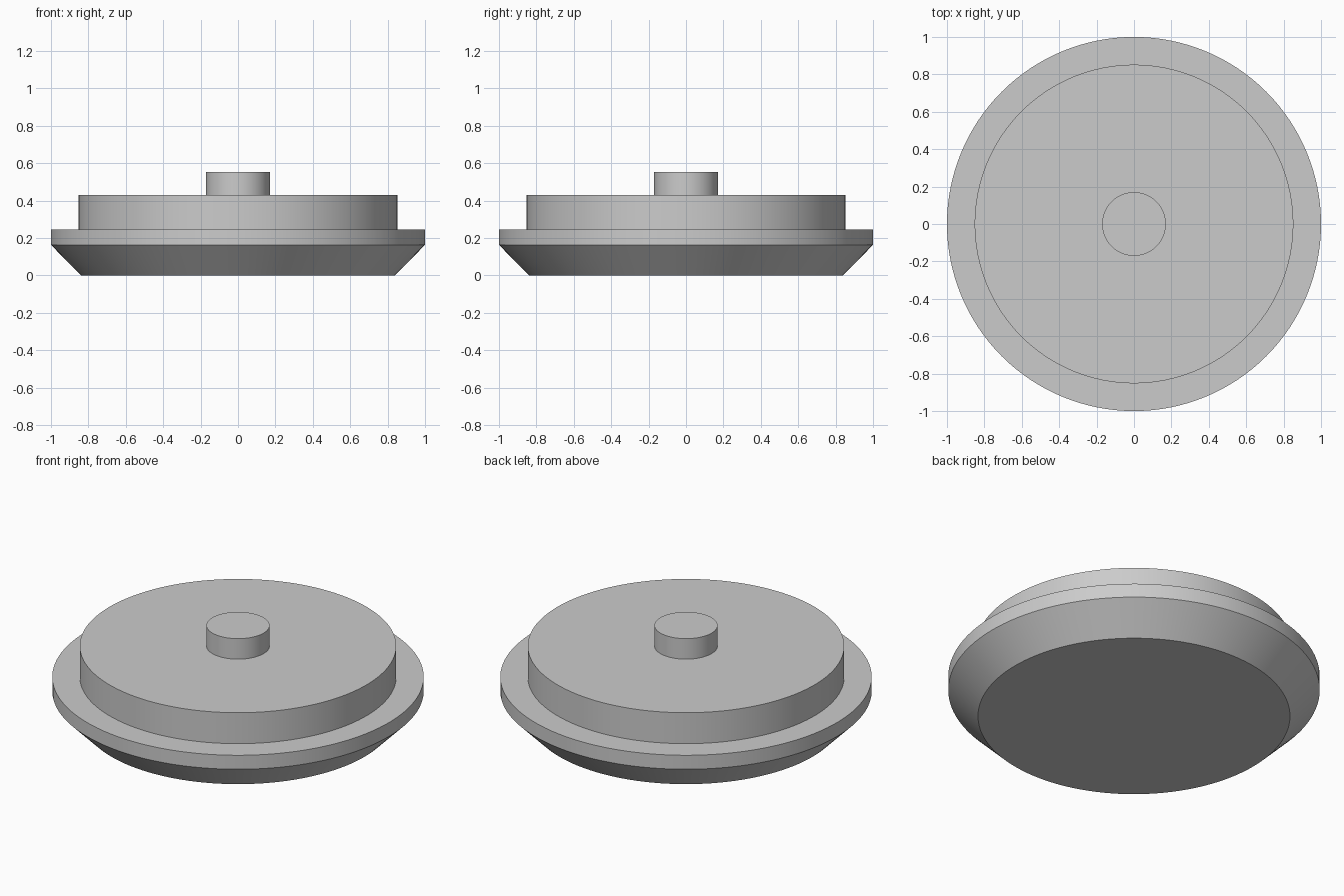
import bpy
import bmesh
from math import cos, sin, tau, radians

cube = bpy.data.objects.get("Cube")
if cube:
    bpy.data.objects.remove(cube, do_unlink=True)

SEGMENTS = 128

# Single plain grey
grey = bpy.data.materials.new("plain_grey")
grey.use_nodes = True
colour = (0.6, 0.6, 0.6, 1)
grey.diffuse_color = colour
grey.node_tree.nodes["Principled BSDF"].inputs["Base Color"].default_value = colour


def turned_part(name, profile):
    """Closed solid of revolution from (radius, height) pairs, bottom to top."""
    bm = bmesh.new()
    rings = [[bm.verts.new((r * cos(tau * i / SEGMENTS), r * sin(tau * i / SEGMENTS), z))
              for i in range(SEGMENTS)] for r, z in profile]
    for low, high in zip(rings, rings[1:]):
        for i in range(SEGMENTS):
            j = (i + 1) % SEGMENTS
            bm.faces.new((low[i], low[j], high[j], high[i]))
    bm.faces.new(rings[0][::-1])
    bm.faces.new(rings[-1])
    mesh = bpy.data.meshes.new(name)
    bm.to_mesh(mesh)
    bm.free()
    mesh.materials.append(grey)
    obj = bpy.data.objects.new(name, mesh)
    bpy.context.collection.objects.link(obj)
    bpy.ops.object.select_all(action="DESELECT")
    obj.select_set(True)
    bpy.context.view_layer.objects.active = obj
    bpy.ops.object.shade_smooth_by_angle(angle=radians(30))
    return obj


# Flanged base with a chamfered underside
turned_part("flanged_base", [(0.84, 0), (1, 0.163), (1, 0.246)])
# Raised disc on the flange
turned_part("raised_disc", [(0.852, 0.246), (0.852, 0.43)])
# Small central knob
turned_part("centre_knob", [(0.17, 0.43), (0.17, 0.552)])
